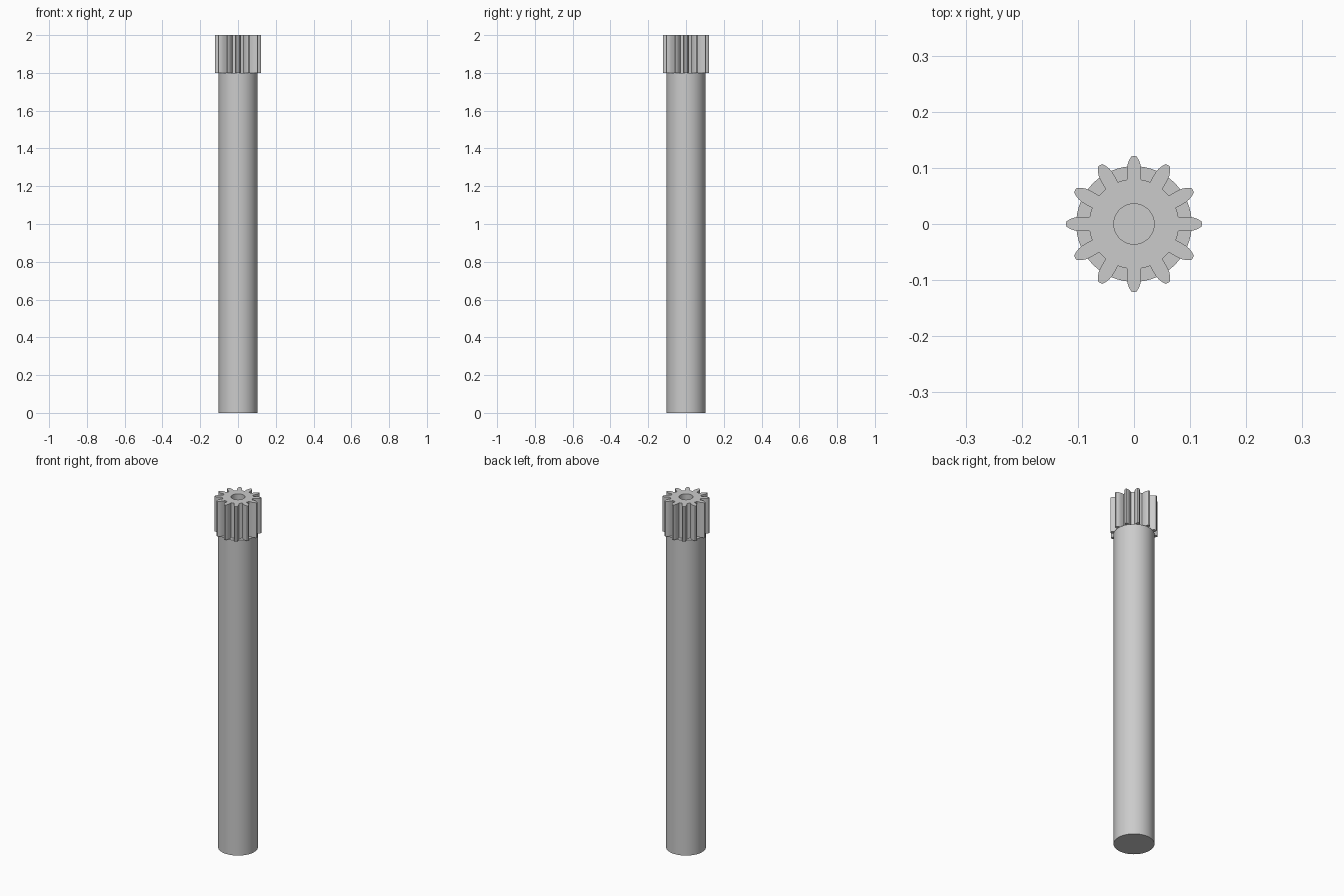
import bpy
from math import sin, cos, pi, atan2, hypot

if "Cube" in bpy.data.objects:
    bpy.data.objects.remove(bpy.data.objects["Cube"])

SHAFT_R, SHAFT_H, TOP = 0.103, 1.8, 2.0
TEETH, BORE_R = 12, 0.036

# Half tooth: (half width, distance along tooth axis), root to tip
FLANK = [(0.0125, 0.079), (0.0128, 0.091), (0.0125, 0.101), (0.0112, 0.107),
         (0.0090, 0.113), (0.0065, 0.1175), (0.0045, 0.1205)]


def gear_outline():
    half = FLANK + [(0, 0.1212)] + [(-w, r) for w, r in reversed(FLANK)]
    root_r = hypot(*FLANK[0])
    gap_mid = pi / TEETH
    points = []
    for i in range(TEETH):
        a = -2 * pi * i / TEETH
        tooth = [(-w, r) for w, r in half]
        tooth = tooth[::-1]
        tooth = [(-w, r) for w, r in tooth] if tooth[0][0] > 0 else tooth
        # point in the middle of the root arc after each tooth
        tooth.append((root_r * sin(gap_mid), root_r * cos(gap_mid)))
        points += [(x * cos(a) - y * sin(a), x * sin(a) + y * cos(a)) for x, y in tooth]
    return points


def add_loop(curve, points):
    spline = curve.splines.new('POLY')
    spline.points.add(len(points) - 1)
    for p, (x, y) in zip(spline.points, points):
        p.co = (x, y, 0, 1)
    spline.use_cyclic_u = True


def smooth(obj):
    bpy.ops.object.select_all(action='DESELECT')
    obj.select_set(True)
    bpy.context.view_layer.objects.active = obj
    bpy.ops.object.shade_smooth_by_angle(angle=pi / 6)


# Shaft
bpy.ops.mesh.primitive_cylinder_add(vertices=64, radius=SHAFT_R, depth=SHAFT_H,
                                    location=(0, 0, SHAFT_H / 2))
shaft = bpy.context.object
shaft.name = "shaft"
smooth(shaft)

# Toothed pinion with a round bore
curve = bpy.data.curves.new("pinion_profile", 'CURVE')
curve.dimensions = '2D'
curve.fill_mode = 'BOTH'
curve.extrude = (TOP - SHAFT_H) / 2
add_loop(curve, gear_outline())
add_loop(curve, [(BORE_R * cos(2 * pi * i / 48), BORE_R * sin(2 * pi * i / 48))
                 for i in range(48)])
pinion = bpy.data.objects.new("pinion", curve)
pinion.location.z = (TOP + SHAFT_H) / 2
bpy.context.collection.objects.link(pinion)
bpy.ops.object.select_all(action='DESELECT')
pinion.select_set(True)
bpy.context.view_layer.objects.active = pinion
bpy.ops.object.convert(target='MESH')
pinion = bpy.context.object

# Weld the caps to the walls and orient faces outward
bpy.ops.object.mode_set(mode='EDIT')
bpy.ops.mesh.select_all(action='SELECT')
bpy.ops.mesh.remove_doubles(threshold=0.00005)
bpy.ops.mesh.normals_make_consistent(inside=False)
bpy.ops.object.mode_set(mode='OBJECT')
smooth(pinion)
